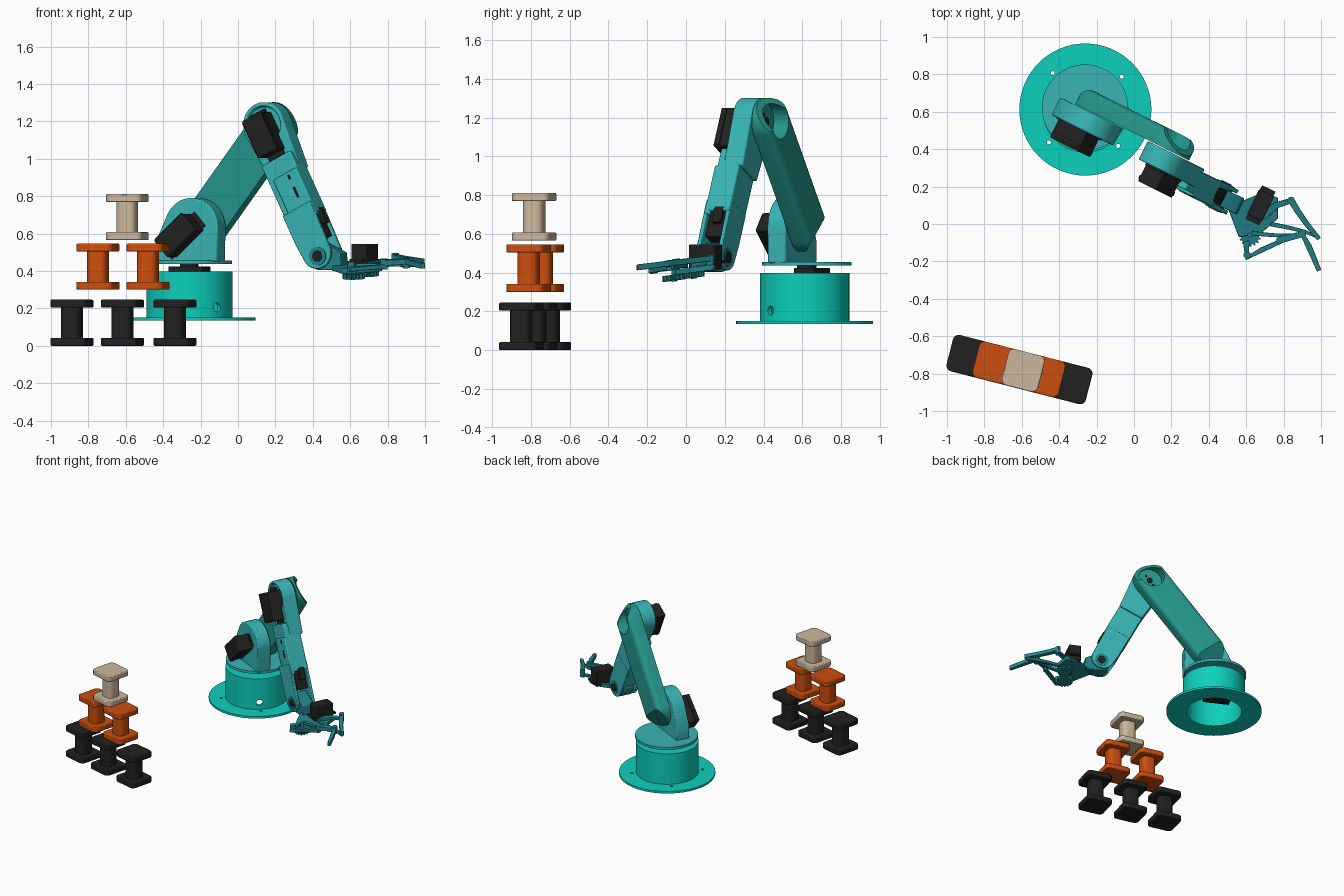
import bpy, bmesh
from math import sin, cos, pi, radians, atan2, hypot
from mathutils import Matrix, Vector

if "Cube" in bpy.data.objects:
    bpy.data.objects.remove(bpy.data.objects["Cube"])


def material(name, *rgb):
    m = bpy.data.materials.new(name)
    m.use_nodes = True
    m.diffuse_color = (*rgb, 1)
    m.node_tree.nodes["Principled BSDF"].inputs["Base Color"].default_value = (*rgb, 1)
    return m


TURQUOISE = material("turquoise", .004, .63, .51)
TEAL = material("teal", .04, .46, .46)
GREEN_TEAL = material("green_teal", .018, .31, .26)
DARK_TEAL = material("dark_teal", .015, .23, .25)
BLACK = material("black", .015, .015, .015)
ORANGE = material("orange", .6, .075, .004)
BEIGE = material("beige", .6, .47, .335)


def finish(name, bm, mat, frame=None, bevel=0):
    if frame:
        bm.transform(frame)
    bmesh.ops.recalc_face_normals(bm, faces=bm.faces)
    me = bpy.data.meshes.new(name)
    bm.to_mesh(me)
    bm.free()
    ob = bpy.data.objects.new(name, me)
    bpy.context.collection.objects.link(ob)
    me.materials.append(mat)
    if bevel:
        b = ob.modifiers.new("bevel", "BEVEL")
        b.width, b.segments, b.limit_method, b.angle_limit = bevel, 2, "ANGLE", radians(40)
    bpy.ops.object.select_all(action="DESELECT")
    ob.select_set(True)
    bpy.context.view_layer.objects.active = ob
    bpy.ops.object.shade_smooth_by_angle(angle=radians(32))
    return ob


def slab(pts, d0, d1):
    bm = bmesh.new()
    f = bm.faces.new([bm.verts.new((a, b, d0)) for a, b in pts])
    top = bmesh.ops.extrude_face_region(bm, geom=[f])["geom"]
    bmesh.ops.translate(bm, vec=(0, 0, d1 - d0), verts=[v for v in top if isinstance(v, bmesh.types.BMVert)])
    return bm


def prism(name, pts, d0, d1, mat, frame=None, bevel=0):
    return finish(name, slab(pts, d0, d1), mat, frame, bevel)


def arc(cx, cy, r, a0=0, a1=360, n=32):
    n = n - 1 if a1 - a0 == 360 else n
    step = (a1 - a0) / (n + 1 if a1 - a0 == 360 else n)
    return [(cx + r * cos(radians(a0 + step * i)), cy + r * sin(radians(a0 + step * i))) for i in range(n + 1)]


def rect(a0, a1, b0, b1):
    return [(a0, b0), (a1, b0), (a1, b1), (a0, b1)]


def round_rect(w, r):
    h = w / 2 - r
    return [p for i, (x, y) in enumerate([(h, h), (-h, h), (-h, -h), (h, -h)])
            for p in arc(x, y, r, 90 * i, 90 * i + 90, 6)]


def cut(ob, *cutters):
    bpy.context.view_layer.objects.active = ob
    for c in cutters:
        m = ob.modifiers.new("cut", "BOOLEAN")
        m.operation, m.object, m.solver = "DIFFERENCE", c, "EXACT"
        bpy.ops.object.modifier_apply(modifier=m.name)
        bpy.data.objects.remove(c)
    ob.select_set(True)
    bpy.ops.object.shade_smooth_by_angle(angle=radians(32))


# Vertical working plane of the arm: u runs along it, n is its depth
U, N, Z = Vector((.895, -.446, 0)), Vector((.446, .895, 0)), Vector((0, 0, 1))


def arm_frame(s=0, z=0, ang=0):
    t, w, o = U * cos(ang) + Z * sin(ang), Z * cos(ang) - U * sin(ang), U * s + Z * z
    return Matrix([(t[i], w[i], N[i], o[i]) for i in range(3)] + [(0, 0, 0, 1)])


def lathe(name, profile, at, mat):
    bm = bmesh.new()
    vs = [bm.verts.new((r, 0, z)) for r, z in profile]
    es = [bm.edges.new(p) for p in zip(vs, vs[1:])]
    bmesh.ops.spin(bm, geom=vs + es, cent=(0, 0, 0), axis=(0, 0, 1), angle=2 * pi, steps=64)
    bmesh.ops.remove_doubles(bm, verts=bm.verts, dist=.0005)
    return finish(name, bm, mat, Matrix.Translation((*at, 0)))


def servo(name, frame, off, d0, d1):
    prism(name, rect(off - .11, off + .11, -.06, .06), d0, d1, BLACK, frame, .006)
    prism(name + "_lid", rect(off - .104, off + .104, -.066, .066), d0 + .012, d0 + .035, BLACK, frame)
    for k in (-1, 1):
        c = off + k * .115
        prism(name + "_ear", rect(c - .02, c + .02, -.05, .05), d1 - .05, d1 - .035, BLACK, frame)


# Stacked spools on a slanted row
def spool(x, z, mat):
    f = Matrix.Translation((x, -.783 - .256 * (x + .594), z)) @ Matrix.Rotation(radians(-14.4), 4, "Z")
    prism("spool_foot", round_rect(.2, .032), 0, .042, mat, f, .006)
    prism("spool_core", round_rect(.108, .035), .04, .206, mat, f)
    prism("spool_cap", round_rect(.2, .032), .204, .246, mat, f, .006)


for x in (-.888, -.618, -.337):
    spool(x, 0, BLACK)
for x in (-.749, -.481):
    spool(x, .3, ORANGE)
spool(-.592, .565, BEIGE)

# Hollow base with flange, screw holes and cable hole
BX, BY = -.26, .612
base = lathe("base", [(0, .398), (.23, .398), (.23, .152), (.353, .152), (.353, .135),
                      (.205, .135), (.205, .38), (0, .38)], (BX, BY), TURQUOISE)
holes = [prism("cutter", arc(BX + .262 * cos(radians(a)), BY + .262 * sin(radians(a)), .011, n=12), .1, .2, BLACK)
         for a in (42, 132, 222, 312)]
side = Matrix.Translation((BX, BY, .205)) @ Matrix.Rotation(radians(-50), 4, "Z") @ Matrix.Rotation(pi / 2, 4, "Y")
cut(base, *holes, prism("cutter", arc(0, 0, .024, n=20), .15, .3, BLACK, side))
waist = Matrix.Translation((BX, .65, 0)) @ Matrix.Rotation(radians(-26.5), 4, "Z")
prism("waist_servo", rect(-.1, .1, -.055, .055), .22, .425, BLACK, waist, .005)
prism("waist_shaft", arc(BX, .622, .05), .42, .44, BLACK)
prism("turntable", arc(-.262, .622, .231, n=64), .436, .456, TEAL)

# Shoulder bracket with servo pocket
S, E, WR = (-.445, .63), (-.01, 1.18), (.344, .479)
shoulder = prism("shoulder_bracket", arc(*S, .16, 0, 150, 28) + [(-.655, .56), (-.65, .45), (-.29, .45)],
                 .325, .43, TEAL, arm_frame(), .008)
cut(shoulder, prism("cutter", arc(*S, .125), .28, .36, BLACK, arm_frame()))
servo("shoulder_servo", arm_frame(*S, radians(42)), -.06, .215, .37)

# Upper arm: rounded back, sloping ends, round horn pockets
L, ang = hypot(E[0] - S[0], E[1] - S[1]), atan2(E[1] - S[1], E[0] - S[0])
arm = arm_frame(*S, ang)
bm = slab(arc(0, 0, .122, 90, 270) + arc(L, 0, .122, -90, 90), .435, .54)
rim = [e for e in bm.edges if all(v.co.z > .5 for v in e.verts)]
bmesh.ops.bevel(bm, geom=rim, offset=.04, segments=5, profile=.5, affect="EDGES")
for at, k in ((0, -1), (L, 1)):
    bmesh.ops.bisect_plane(bm, geom=bm.verts[:] + bm.edges[:] + bm.faces[:], clear_outer=True,
                           plane_co=(at, 0, .545), plane_no=(k * .62, 0, .78))
    bmesh.ops.holes_fill(bm, edges=[e for e in bm.edges if e.is_boundary], sides=0)
upper = finish("upper_arm", bm, GREEN_TEAL, arm)
cut(upper, *[prism("cutter", arc(c, 0, .092), .455, .6, BLACK, arm) for c in (0, L)])
for c in (0, L):
    prism("servo_horn", arc(c, 0, .022, n=16), .45, .463, BLACK, arm)
    for k in (-1, 1):
        prism("horn_screw", arc(c + k * .045, 0, .009, n=10), .45, .46, BLACK, arm)

# Forearm: elbow head, tapering box body, open fork at the wrist
F, fa = hypot(WR[0] - E[0], WR[1] - E[1]), atan2(WR[1] - E[1], WR[0] - E[0])
fore = arm_frame(*E, fa)
head = prism("elbow_head", arc(0, 0, .122, 80, 280) + [(.3, -.095), (.3, .095)], .32, .43, TEAL, fore, .008)
cut(head, prism("cutter", arc(0, 0, .1), .28, .35, BLACK, fore))
servo("elbow_servo", fore, .06, .215, .36)
prism("forearm_body", rect(.2, .56, -.095, .095), .285, .41, TEAL, fore, .008)
prism("forearm_cover", rect(.3, .58, -.06, .095), .27, .3, TEAL, fore, .008)
for d0 in (.265, .39):
    prism("wrist_cheek", [(.5, -.092), (.68, -.092)] + arc(F - .02, 0, .085, -80, 80, 18) + [(.5, .092)],
          d0, d0 + .022, TEAL, fore, .004)
prism("forearm_floor", rect(.5, .68, -.092, -.07), .27, .41, TEAL, fore)
prism("wrist_servo", rect(.55, .7, -.05, .075), .295, .385, BLACK, fore, .005)
prism("forearm_servo", rect(.54, .63, .05, .1), .325, .375, BLACK, fore, .004)
for t, h in ((.33, .012), (.42, .03)):
    prism("cover_slot", rect(t - h, t + h, .03, .042), .266, .271, BLACK, fore)

# Wrist knuckle and hinge
flat = arm_frame()
prism("wrist_knuckle", arc(*WR, .075, 90, 270, 16) + [(.43, .405), (.47, .43), (.46, .5)],
      .29, .385, DARK_TEAL, flat, .006)
prism("wrist_hinge", arc(*WR, .03, n=20), .258, .42, BLACK, flat)
prism("wrist_cap", arc(*WR, .05, n=24), .26, .415, DARK_TEAL, flat)

# Gripper, lying in a gently tilted plane
grip = Matrix(((1, 0, 0, 0), (0, 1, 0, 0), (.02, .13, 1, .41), (0, 0, 0, 1)))
prism("gripper_plate", [(.5, .09), (.69, .17), (.77, .14), (.77, .03), (.68, -.05), (.56, -.07)],
      -.03, 0, DARK_TEAL, grip, .004)
gs = Matrix.Translation((.677, .1, 0)) @ Matrix.Rotation(radians(-26), 4, "Z")
prism("gripper_servo", rect(-.045, .045, -.075, .075), .42, .545, BLACK, gs, .005)
prism("gripper_servo_ear", rect(-.04, .04, -.1, .1), .45, .463, BLACK, gs)


def gear(x, y, r, teeth):
    pts = [(x + q * cos(2 * pi * (i + o) / teeth), y + q * sin(2 * pi * (i + o) / teeth))
           for i in range(teeth) for o, q in ((0, r), (.3, r), (.5, r * .82), (.8, r * .82))]
    prism("gripper_gear", pts, -.055, -.025, DARK_TEAL, grip)
    prism("gear_axle", arc(x, y, .014, n=14), -.06, .02, DARK_TEAL, grip)


gear(.62, -.06, .06, 16)
gear(.7, .04, .055, 16)


def bar(name, path, width, z0, z1):
    # flat strip following a path, narrowing to its tip
    left, right = [], []
    for i, p in enumerate(path):
        a, b = Vector(path[max(i - 1, 0)]), Vector(path[min(i + 1, len(path) - 1)])
        side = Vector((a.y - b.y, b.x - a.x)).normalized() * width * (.5 - .22 * i / len(path))
        left.append(tuple(Vector(p) + side))
        right.append(tuple(Vector(p) - side))
    prism(name, left + right[::-1], z0, z1, DARK_TEAL, grip, .002)


bar("back_link", [(.70, .05), (.76, .1), (.84, .125)], .04, 0, .02)
bar("back_finger", [(.835, .135), (.875, .07), (.92, .005), (.96, -.045), (.99, -.08)], .036, .015, .045)
bar("back_brace", [(.73, .0), (.83, -.02), (.91, -.04), (.985, -.07)], .024, .0, .022)
bar("front_link", [(.6, -.09), (.605, -.18), (.68, -.14), (.79, -.09)], .036, 0, .022)
bar("front_brace", [(.63, -.05), (.75, -.06), (.9, -.06)], .024, .005, .025)
bar("front_finger", [(.78, -.085), (.9, -.055), (.935, -.12), (.965, -.19), (.99, -.25)], .038, .015, .045)
for x, y in ((.84, .125), (.605, -.165), (.9, -.05), (.78, -.085)):
    prism("finger_pin", arc(x, y, .02, n=14), -.005, .05, DARK_TEAL, grip)
